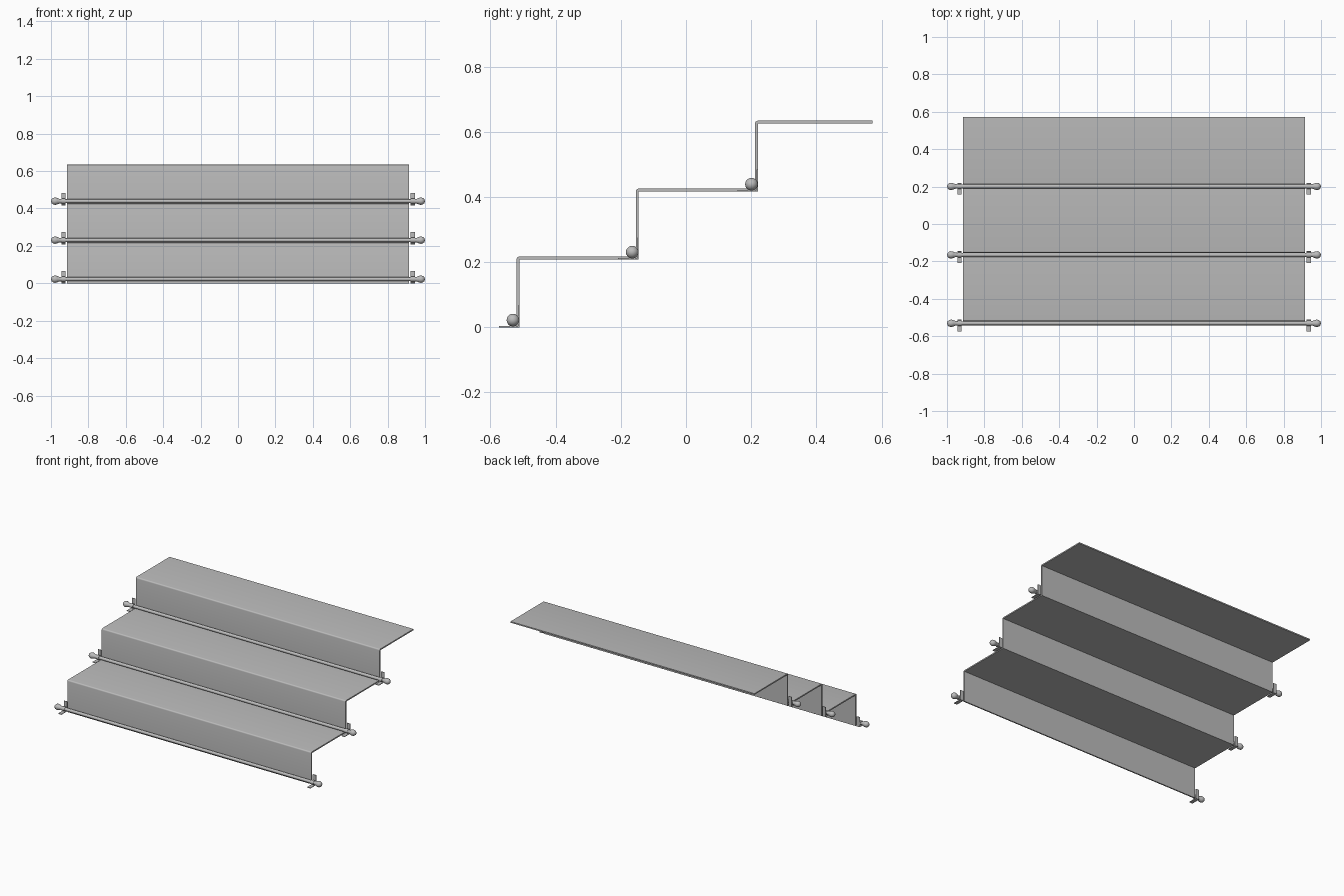
import bpy, bmesh, math
from mathutils import Vector

cube = bpy.data.objects.get("Cube")
if cube:
    bpy.data.objects.remove(cube)

grey = bpy.data.materials.new("mid_grey")
grey.use_nodes = True
colour = (0.5, 0.5, 0.5, 1)
grey.diffuse_color = colour
grey.node_tree.nodes["Principled BSDF"].inputs["Base Color"].default_value = colour

STEPS = 3
RUN, RISE = 0.366, 0.2085      # tread depth and riser height
THICK = 0.0085                 # carpet thickness
HALF = 0.914                   # half width of carpet
FRONT = -0.520                 # front face of the lowest riser


def finish(name, bm, smooth=True):
    bmesh.ops.recalc_face_normals(bm, faces=bm.faces)
    mesh = bpy.data.meshes.new(name)
    bm.to_mesh(mesh)
    bm.free()
    obj = bpy.data.objects.new(name, mesh)
    bpy.context.collection.objects.link(obj)
    mesh.materials.append(grey)
    if smooth:
        bpy.ops.object.select_all(action='DESELECT')
        obj.select_set(True)
        bpy.context.view_layer.objects.active = obj
        bpy.ops.object.shade_smooth_by_angle(angle=math.radians(40))
    return obj


def extrude_profile(name, points, x0, x1, smooth=False):
    """Prism along x from a list of (y, z) points."""
    bm = bmesh.new()
    face = bm.faces.new([bm.verts.new((x0, y, z)) for y, z in points])
    new = bmesh.ops.extrude_face_region(bm, geom=[face])["geom"]
    bmesh.ops.translate(bm, vec=(x1 - x0, 0, 0),
                        verts=[v for v in new if isinstance(v, bmesh.types.BMVert)])
    return finish(name, bm, smooth)


def lathe_x(name, profile, y, z, sides=20):
    """Turn a list of (x, radius) points around the x axis."""
    bm = bmesh.new()
    verts = [bm.verts.new((x, r, 0)) for x, r in profile]
    edges = [bm.edges.new(pair) for pair in zip(verts, verts[1:])]
    bmesh.ops.spin(bm, geom=verts + edges, cent=(0, 0, 0), axis=(1, 0, 0),
                   angle=math.tau, steps=sides, use_duplicate=False)
    bmesh.ops.remove_doubles(bm, verts=bm.verts, dist=0.0002)
    bmesh.ops.translate(bm, vec=Vector((0, y, z)), verts=bm.verts)
    return finish(name, bm)


# Stepped carpet: outer line with rounded nosings, then the underside back down
outer, inner = [], []
for i in range(STEPS):
    y, z = FRONT + i * RUN, i * RISE
    top = z + RISE + THICK
    outer.append((y, z + (THICK if i else 0)))
    for k in range(5):
        a = math.pi / 2 * k / 4
        outer.append((y + THICK * (1 - math.cos(a)), top - THICK * (1 - math.sin(a))))
    inner += [(y + THICK, z), (y + THICK, z + RISE)]
end = FRONT + STEPS * RUN - 0.005
outer.append((end, STEPS * RISE + THICK))
inner.append((end, STEPS * RISE))
extrude_profile("stair_carpet", outer + inner[::-1], -HALF, HALF, True)

# Rods, with a bracket, collar and finial at each end
for i in range(STEPS):
    y, z = FRONT + i * RUN, i * RISE
    ry, rz = y - 0.011, z + 0.022
    lathe_x(f"rod_{i + 1}", [(-0.95, 0), (-0.95, 0.0105), (0.95, 0.0105), (0.95, 0)], ry, rz)
    for side, s in (("left", 1), ("right", -1)):
        tag = f"{side}_{i + 1}"
        back, t = y + THICK, 0.004
        angle_plate = [(back, z), (back, z + 0.067), (back - t, z + 0.067),
                       (back - t, z + t), (back - 0.063, z + t), (back - 0.063, z)]
        extrude_profile("bracket_" + tag, angle_plate, s * 0.921, s * 0.945)
        lathe_x("collar_" + tag,
                [(s * x, r) for x, r in ((0.921, 0), (0.921, 0.014), (0.945, 0.014), (0.945, 0))],
                ry, rz)
        pear = [(0.944, 0), (0.944, 0.011), (0.954, 0.012), (0.964, 0.016), (0.973, 0.019),
                (0.981, 0.0195), (0.989, 0.017), (0.996, 0.011), (1.0, 0)]
        lathe_x("finial_" + tag, [(s * x, r) for x, r in pear], ry, rz)
